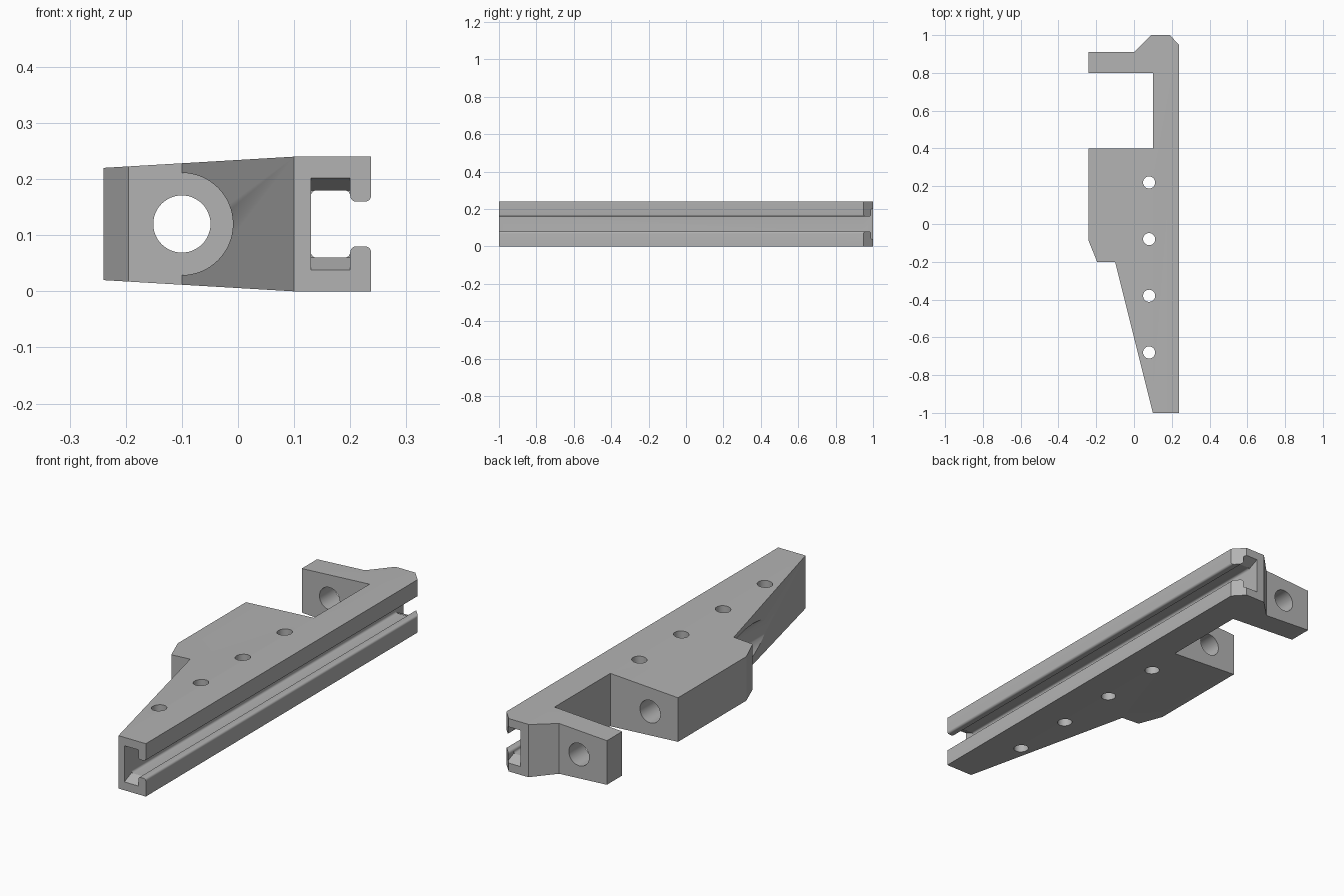
import bpy, bmesh, math
from mathutils import Vector

cube = bpy.data.objects.get("Cube")
if cube:
    bpy.data.objects.remove(cube, do_unlink=True)

grey = bpy.data.materials.new("mid grey")
grey.use_nodes = True
grey.diffuse_color = (0.45, 0.45, 0.45, 1)
grey.node_tree.nodes["Principled BSDF"].inputs["Base Color"].default_value = (0.45, 0.45, 0.45, 1)


def prism(name, points, axis, start, end):
    """Extrude a 2D outline along an axis; points hold the other two coordinates in order."""
    def place(p, t):
        co = list(p)
        co.insert("xyz".index(axis), t)
        return Vector(co)
    bm = bmesh.new()
    face = bm.faces.new([bm.verts.new(place(p, start)) for p in points])
    moved = bmesh.ops.extrude_face_region(bm, geom=[face])["geom"]
    shift = place((0, 0), end - start)
    bmesh.ops.translate(bm, vec=shift, verts=[g for g in moved if isinstance(g, bmesh.types.BMVert)])
    bmesh.ops.recalc_face_normals(bm, faces=bm.faces)
    mesh = bpy.data.meshes.new(name)
    bm.to_mesh(mesh)
    bm.free()
    mesh.materials.append(grey)
    obj = bpy.data.objects.new(name, mesh)
    bpy.context.collection.objects.link(obj)
    return obj


def circle(cx, cy, r, n=48):
    return [(cx + r * math.cos(2 * math.pi * i / n), cy + r * math.sin(2 * math.pi * i / n))
            for i in range(n)]


def fillet(cx, cz, r, a0, a1, n=5):
    """Arc points between two angles in degrees."""
    return [(cx + r * math.cos(math.radians(a0 + (a1 - a0) * i / n)),
             cz + r * math.sin(math.radians(a0 + (a1 - a0) * i / n))) for i in range(n + 1)]


def combine(obj, tool, operation):
    mod = obj.modifiers.new(tool.name, "BOOLEAN")
    mod.operation, mod.solver, mod.object = operation, "EXACT", tool
    tool.hide_render = True
    bpy.context.view_layer.objects.active = obj
    bpy.ops.object.modifier_apply(modifier=mod.name)
    bpy.data.objects.remove(tool, do_unlink=True)


# Body plan with the hooked rear jaw
SIDE, MID = 0.237, 0.12
body = prism("clamp_body", [
    (-0.24, 0.91), (0, 0.91), (0.09, 1), (0.19, 1), (SIDE, 0.95), (SIDE, -1), (0.1, -1),
    (-0.1, -0.2), (-0.195, -0.2), (-0.24, -0.09), (-0.24, 0.4), (0.1, 0.4), (0.1, 0.8),
    (-0.24, 0.8)], "z", -0.05, 0.3)

# Thickness tapers towards the jaw side
taper = prism("taper", [(-0.3, 0.0235), (0.1, 0), (0.3, 0), (0.3, 0.24), (0.1, 0.24),
                        (-0.3, 0.2165)], "y", -1.1, 1.1)
combine(body, taper, "INTERSECT")

# Side T-slot with rounded lips
upper = ([(0.13, 0.17)] + fillet(0.14, 0.17, 0.01, 180, 90)
         + fillet(0.19, 0.17, 0.01, 90, 0) + fillet(0.21, 0.17, 0.01, 180, 270)
         + fillet(SIDE - 0.01, 0.17, 0.01, 270, 360) + [(0.3, 0.17)])
upper = [p for i, p in enumerate(upper) if i == 0 or math.dist(p, upper[i - 1]) > 1e-5]
lower = [(x, 2 * MID - z) for x, z in reversed(upper)]
combine(body, prism("slot", upper + lower, "y", -1.1, 1.1), "DIFFERENCE")

# Flared slot mouths at both ends
for s in (-1, 1):
    mouth = [(s * 0.95, MID - 0.06), (s, MID - 0.082), (s * 1.05, MID - 0.104),
             (s * 1.05, MID + 0.104), (s, MID + 0.082), (s * 0.95, MID + 0.06)]
    combine(body, prism("slot_mouth", mouth, "x", 0.13, 0.2), "DIFFERENCE")

# Long bore through both jaws, with clearance ahead of the front shoulder
combine(body, prism("bore", circle(-0.1, MID, 0.051), "y", -0.6, 1.1), "DIFFERENCE")
combine(body, prism("bore_clearance", circle(-0.1, MID, 0.091, 64), "y", -1.1, -0.2), "DIFFERENCE")

# Row of vertical pin holes
for i in range(4):
    combine(body, prism("pin_hole", circle(0.08, 0.22 - 0.3 * i, 0.032), "z", -0.1, 0.4), "DIFFERENCE")

# Smooth round walls, keep edges crisp
bpy.ops.object.select_all(action="DESELECT")
body.select_set(True)
bpy.context.view_layer.objects.active = body
bpy.ops.object.shade_smooth_by_angle(angle=math.radians(20))
